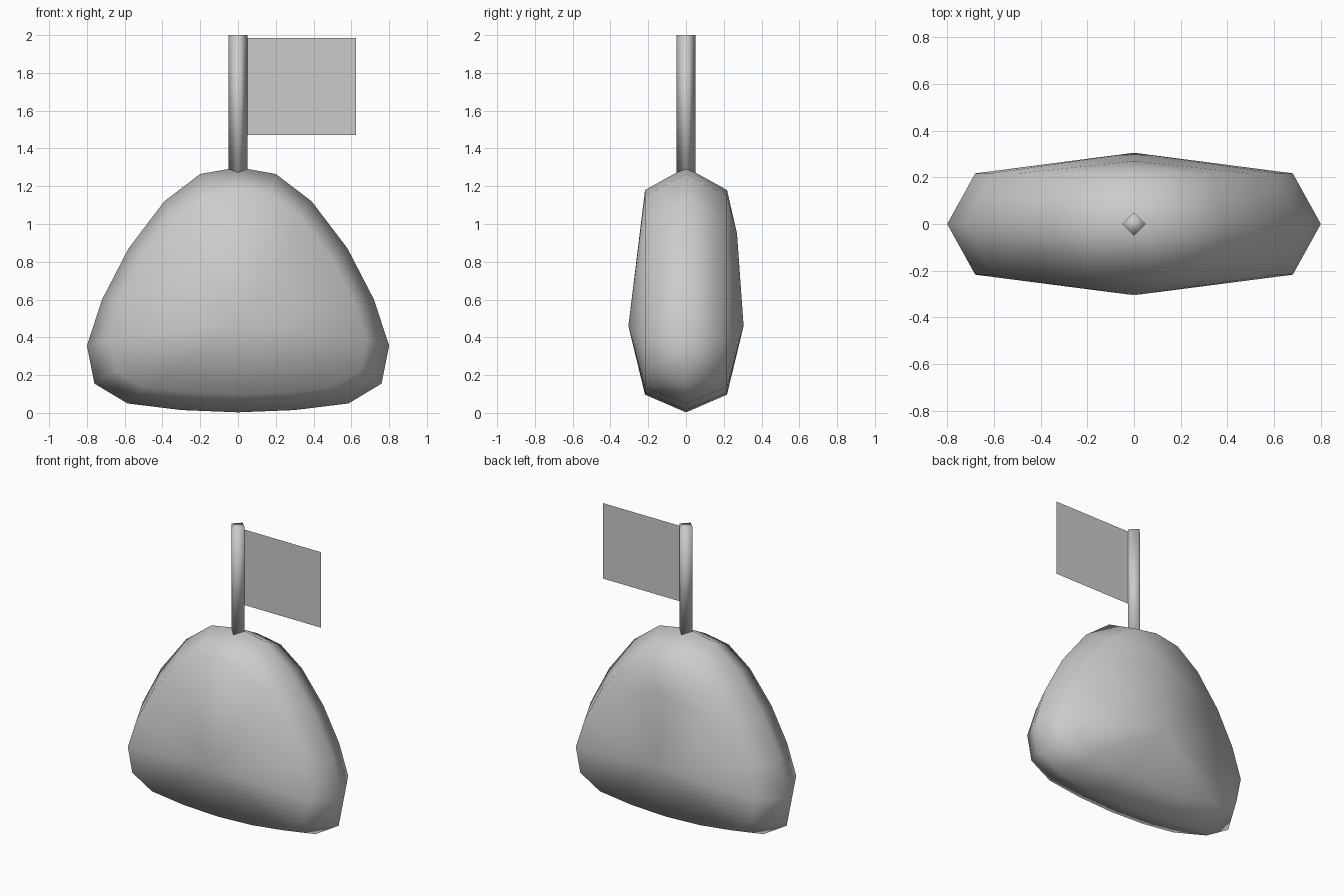
import bpy, bmesh, math

if "Cube" in bpy.data.objects:
    bpy.data.objects.remove(bpy.data.objects["Cube"])

grey = bpy.data.materials.new("plain grey")
grey.diffuse_color = (0.6, 0.6, 0.6, 1)
grey.use_nodes = True
grey.node_tree.nodes["Principled BSDF"].inputs["Base Color"].default_value = grey.diffuse_color


def finish(name, bm, smooth):
    bmesh.ops.recalc_face_normals(bm, faces=bm.faces)
    for f in bm.faces:
        f.smooth = smooth
    mesh = bpy.data.meshes.new(name)
    bm.to_mesh(mesh)
    bm.free()
    mesh.materials.append(grey)
    bpy.context.collection.objects.link(bpy.data.objects.new(name, mesh))


# Rounded body: mirrored half outline, inset rings in front and behind, domed faces
half = [(0, 1.3), (0.2, 1.265), (0.39, 1.12), (0.58, 0.87), (0.72, 0.6),
        (0.8, 0.355), (0.76, 0.155), (0.585, 0.05), (0.3, 0.015), (0, 0.003)]
outline = half + [(-x, z) for x, z in half[-2:0:-1]]
n = len(outline)
bm = bmesh.new()
rim = [bm.verts.new((x, 0, z)) for x, z in outline]
for side in (-1, 1):
    ring = [bm.verts.new((x * 0.85, side * 0.217, 0.57 + (z - 0.57) * 0.835))
            for x, z in outline]
    centre = bm.verts.new((0, side * 0.305, 0.46))
    crown = bm.verts.new((0, 0.27, 0.95)) if side > 0 else None
    for i in range(n):
        j = (i + 1) % n
        bm.faces.new((rim[i], rim[j], ring[j], ring[i]))
        # The back has a second, higher peak joined to the upper ring
        upper = crown and (i < 3 or i >= n - 3)
        bm.faces.new((ring[i], ring[j], crown if upper else centre))
    if crown:
        for k in (3, n - 3):
            bm.faces.new((ring[k], centre, crown))
finish("body", bm, True)

# Four-sided pole
bm = bmesh.new()
corners = [(0.05 * math.cos(a), 0.05 * math.sin(a))
           for a in (math.pi / 2 * k for k in range(4))]
low = [bm.verts.new((x, y, 1.25)) for x, y in corners]
top = [bm.verts.new((x, y, 2.0)) for x, y in corners]
for k in range(4):
    m = (k + 1) % 4
    bm.faces.new((low[k], low[m], top[m], top[k]))
bm.faces.new(top)
bm.faces.new(low[::-1])
finish("pole", bm, True)

# Thin rectangular flag
bm = bmesh.new()
bm.faces.new([bm.verts.new((x, 0, z)) for x, z in
              ((0.04, 1.47), (0.625, 1.47), (0.625, 1.985), (0.04, 1.985))])
finish("flag", bm, False)
